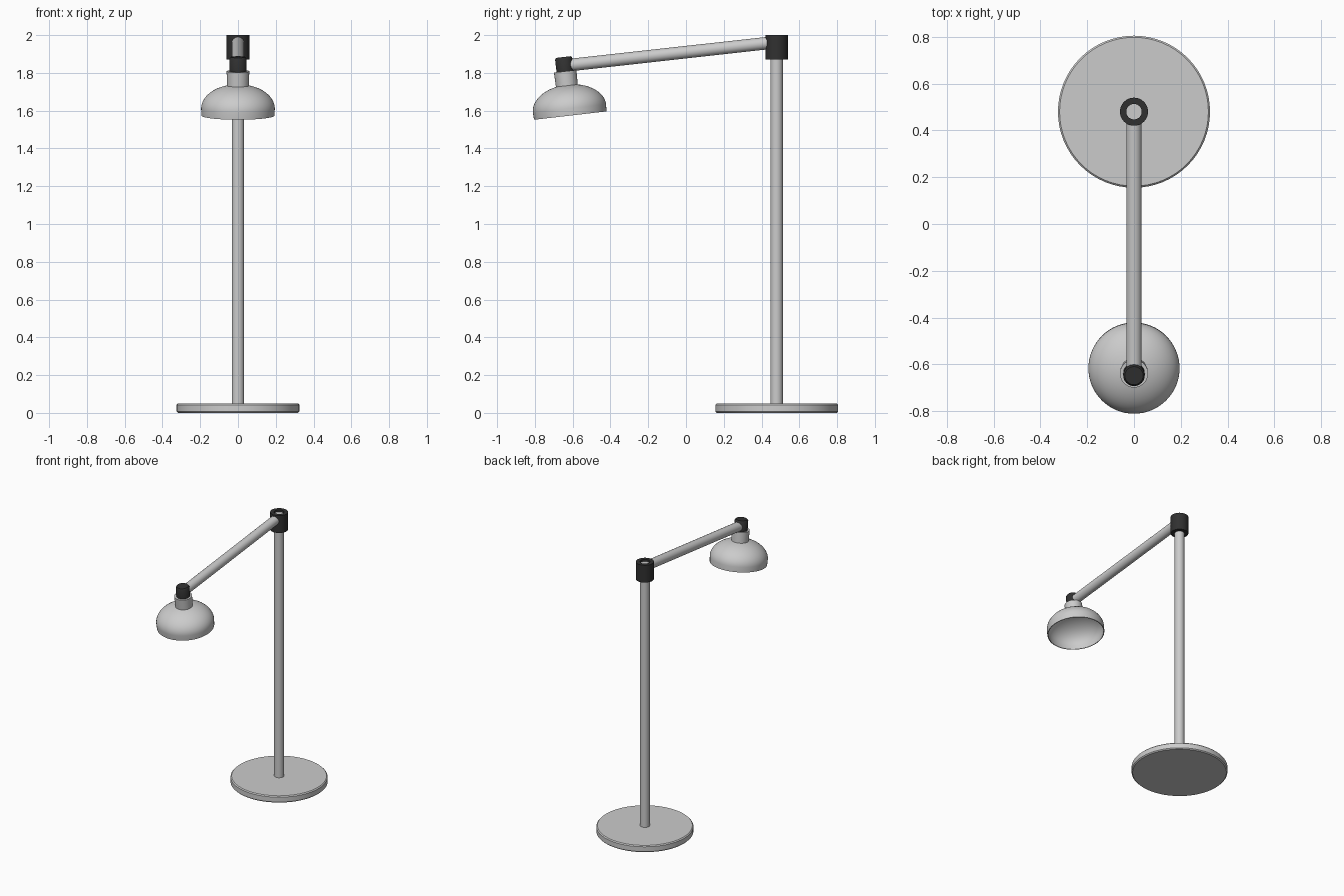
import bpy, bmesh, math
from mathutils import Matrix, Vector

if "Cube" in bpy.data.objects:
    bpy.data.objects.remove(bpy.data.objects["Cube"])

dark = bpy.data.materials.new("dark_plastic")
dark.diffuse_color = (0.03, 0.03, 0.03, 1)
dark.use_nodes = True
dark.node_tree.nodes["Principled BSDF"].inputs["Base Color"].default_value = dark.diffuse_color


def lathe(name, profile, matrix, segs=48, closed=False, mat=None):
    """Revolve (radius, height) points around local z; r = 0 points become poles."""
    bm = bmesh.new()
    verts = [bm.verts.new((r, 0, h)) for r, h in profile]
    pairs = list(zip(verts, verts[1:] + verts[:1]))
    if not closed:
        pairs.pop()
    edges = [bm.edges.new(p) for p in pairs]
    bmesh.ops.spin(bm, geom=verts + edges, axis=(0, 0, 1), cent=(0, 0, 0),
                   angle=math.tau, steps=segs)
    bmesh.ops.remove_doubles(bm, verts=bm.verts, dist=1e-5)
    bmesh.ops.recalc_face_normals(bm, faces=bm.faces)
    mesh = bpy.data.meshes.new(name)
    bm.to_mesh(mesh)
    bm.free()
    obj = bpy.data.objects.new(name, mesh)
    bpy.context.collection.objects.link(obj)
    obj.matrix_world = matrix
    if mat:
        mesh.materials.append(mat)
    bpy.ops.object.select_all(action='DESELECT')
    obj.select_set(True)
    bpy.context.view_layer.objects.active = obj
    bpy.ops.object.shade_smooth_by_angle(angle=math.radians(35))
    return obj


def rod(r, z0, z1):
    return [(0, z0), (r, z0), (r, z1), (0, z1)]


stand = Matrix.Translation((0, 0.48, 0))

# Base disc with softened edges
lathe("base", [(0, 0), (0.318, 0), (0.325, 0.007), (0.325, 0.043),
               (0.318, 0.05), (0, 0.05)], stand, 64)

# Upright pole and hollow collar at its top
lathe("pole", rod(0.033, 0.045, 1.985), stand, 32)
lathe("pole_collar", [(0.033, 1.872), (0.06, 1.872), (0.06, 2.0), (0.033, 2.0)],
      stand, closed=True, mat=dark)

# Sloping arm from collar to lamp head
a, b = Vector((0, 0.435, 1.958)), Vector((0, -0.62, 1.841))
aim = (b - a).to_track_quat('Z', 'Y').to_matrix().to_4x4()
lathe("arm", rod(0.033, 0, (b - a).length), Matrix.Translation(a) @ aim, 32)

# Lamp head shares the tilt of the arm; its origin is the rim centre
head = Matrix.Translation((0, -0.6125, 1.574)) @ Matrix.Rotation(math.radians(6.6), 4, 'X')
t_end = math.acos(0.058 / 0.195)
ts = [t_end * i / 12 for i in range(13)]
outer = [(0.195 * math.cos(t), 0.038 + 0.127 * math.sin(t)) for t in ts]
inner = [(0.19 * math.cos(t), 0.036 + 0.123 * math.sin(t)) for t in ts]
lathe("shade", [(0, 0.236), (0.06, 0.236)] + outer[::-1] +
      [(0.193, 0), (0.188, 0)] + inner + [(0, 0.162)], head, 64)
lathe("head_joint", [(0, 0.225), (0.046, 0.225), (0.046, 0.302),
                     (0.039, 0.312), (0, 0.312)], head, 32, mat=dark)
